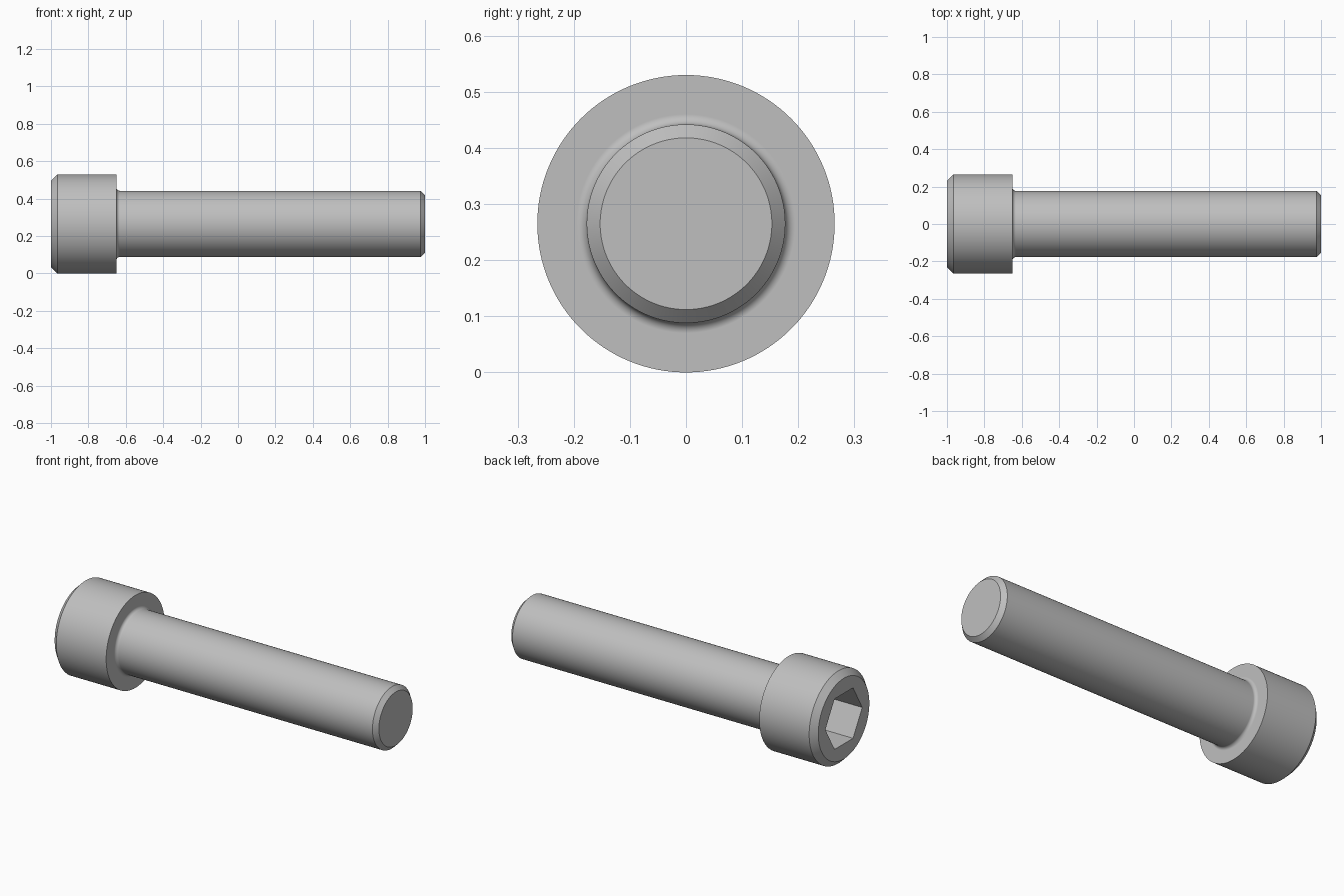
import bpy, bmesh
from math import cos, sin, pi, radians
from mathutils import Matrix, Vector

SEGMENTS = 128
HEAD_R, SHANK_R = 0.265, 0.177
HEAD_BACK, HEAD_FRONT, TIP = -1.0, -0.65, 1.0
HEAD_CHAMFER, TIP_CHAMFER, FILLET = 0.034, 0.024, 0.018
SOCKET_R, SOCKET_DEPTH = 0.167, 0.18

cube = bpy.data.objects.get("Cube")
if cube:
    bpy.data.objects.remove(cube, do_unlink=True)

steel = bpy.data.materials.new("steel_grey")
steel.use_nodes = True
steel.diffuse_color = (0.52, 0.52, 0.52, 1)
steel.node_tree.nodes["Principled BSDF"].inputs["Base Color"].default_value = steel.diffuse_color


def add_ring(bm, x, radius, count):
    """Circle of vertices around the bolt axis, first one on +y."""
    return [bm.verts.new((x, radius * cos(2 * pi * i / count), radius * sin(2 * pi * i / count)))
            for i in range(count)]


def skin(bm, a, b):
    """Quad strip between two equal rings."""
    n = len(a)
    return [bm.faces.new((a[i], a[(i + 1) % n], b[(i + 1) % n], b[i])) for i in range(n)]


def loop_edges(bm, ring):
    return [bm.edges.get((v, ring[i - 1])) for i, v in enumerate(ring)]


# Outline of head and shank as (x, radius), from the head's end to the tip
profile = [(HEAD_BACK, HEAD_R - HEAD_CHAMFER), (HEAD_BACK + HEAD_CHAMFER, HEAD_R), (HEAD_FRONT, HEAD_R)]
# Rounded fillet under the head
steps = 8
for i in range(steps + 1):
    a = i / steps * pi / 2
    profile.append((HEAD_FRONT + FILLET * (1 - cos(a)), SHANK_R + FILLET * (1 - sin(a))))
profile += [(TIP - TIP_CHAMFER, SHANK_R), (TIP, SHANK_R - TIP_CHAMFER)]

bm = bmesh.new()
rings = [add_ring(bm, x, r, SEGMENTS) for x, r in profile]
for a, b in zip(rings, rings[1:]):
    skin(bm, a, b)
bm.faces.new(rings[-1])

# Hexagonal socket with a flat floor
rim = add_ring(bm, HEAD_BACK, SOCKET_R, 6)
floor = add_ring(bm, HEAD_BACK + SOCKET_DEPTH, SOCKET_R, 6)
skin(bm, rim, floor)
bm.faces.new(floor)

# Flat head end between the chamfer and the socket rim
bmesh.ops.triangle_fill(bm, use_beauty=True, normal=Vector((-1, 0, 0)),
                        edges=loop_edges(bm, rings[0]) + loop_edges(bm, rim))
bmesh.ops.recalc_face_normals(bm, faces=bm.faces)
bmesh.ops.transform(bm, matrix=Matrix.Translation((0, 0, HEAD_R)), verts=bm.verts)

mesh = bpy.data.meshes.new("socket_head_bolt")
bm.to_mesh(mesh)
bm.free()
mesh.materials.append(steel)
bolt = bpy.data.objects.new("socket_head_bolt", mesh)
bpy.context.collection.objects.link(bolt)

# Smooth round surfaces, crisp chamfers and flats
bpy.ops.object.select_all(action="DESELECT")
bolt.select_set(True)
bpy.context.view_layer.objects.active = bolt
bpy.ops.object.shade_smooth_by_angle(angle=radians(30))
weighted = bolt.modifiers.new("weighted_normals", "WEIGHTED_NORMAL")
weighted.keep_sharp = True
